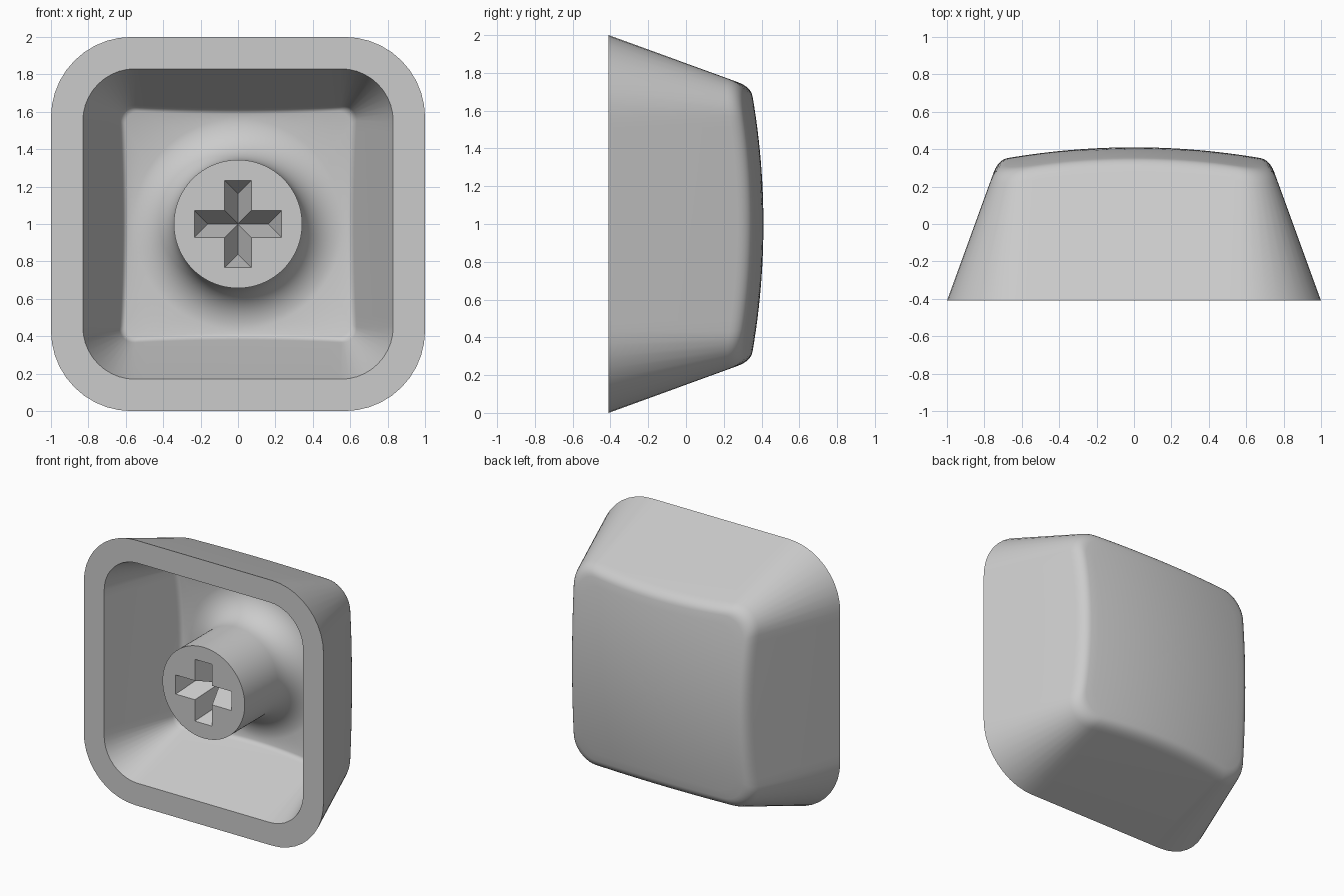
import bpy, bmesh
from math import sin, cos, pi, atan2, tan, radians
from mathutils import Vector

if "Cube" in bpy.data.objects:
    bpy.data.objects.remove(bpy.data.objects["Cube"], do_unlink=True)

FRONT, MID = -0.41, 1.0          # rim plane and height of the centre axis
DRAFT = tan(radians(20))         # taper of the walls
ARC, STRAIGHT = 10, 20           # segments per corner and per side
STEM_R, FLARE = 0.343, 0.22
EDGE_STEPS = 6


def outline(flat):
    """Rounded square as (base point, outward direction) pairs in x, z."""
    pts = []
    for q in range(4):
        a0 = q * pi / 2
        def turn(x, z):
            return Vector((x * cos(a0) - z * sin(a0), x * sin(a0) + z * cos(a0)))
        for i in range(STRAIGHT):
            pts.append((turn(flat, flat * (2 * i / STRAIGHT - 1)), turn(1, 0)))
        for i in range(ARC):
            a = pi / 2 * i / ARC
            pts.append((turn(flat, flat), turn(cos(a), sin(a))))
    return pts


def domed(p, crown):
    return Vector((p.x, crown - 0.126 * p.length_squared, p.y))


def shell_rings(flat, radius, crown, depth, inset):
    """Rim ring, then the rounded edge where the wall meets the dome."""
    rim, rolled = [], [[] for _ in range(EDGE_STEPS + 1)]
    for base, out in outline(flat):
        def wall(y):
            p = base + out * (radius - DRAFT * (y - FRONT))
            return Vector((p.x, y, p.y))
        y = crown
        for _ in range(20):
            w = wall(y)
            y = domed(Vector((w.x, w.z)), crown).y
        a, b = wall(y - depth), wall(y)
        c = domed(Vector((b.x, b.z)) * inset, crown)
        rim.append(wall(FRONT))
        for i, ring in enumerate(rolled):
            t = i / EDGE_STEPS
            ring.append(a * (1 - t) ** 2 + b * 2 * t * (1 - t) + c * t * t)
    return [rim] + rolled


def circle(like, r, y):
    angles = [atan2(p.z, p.x) for p in like]
    return [Vector((r * cos(a), y, r * sin(a))) for a in angles]


# Outer shell: domed top down to the rim
OUTER_CROWN, INNER_CROWN = 0.41, 0.245
outer = shell_rings(0.57, 0.43, OUTER_CROWN, 0.07, 0.93)
top = [[domed(Vector((p.x, p.z)) * k / 12, OUTER_CROWN) for p in outer[-1]]
       for k in range(1, 12)]
rings = top + outer[::-1]

# Cavity walls and ceiling
inner = shell_rings(0.55, 0.28, INNER_CROWN, 0.03, 0.965)
rings += inner

# Stem with a flared root
flare_r = STEM_R + FLARE
root_y = domed(Vector((flare_r, 0)), INNER_CROWN).y
for i in range(11):
    a = pi / 2 * i / 10
    rings.append(circle(inner[0], STEM_R + FLARE * (1 - sin(a)),
                        root_y - FLARE * (1 - cos(a))))
rings.append(circle(inner[0], STEM_R, FRONT))

bm = bmesh.new()
loops = [[bm.verts.new(p + Vector((0, 0, MID))) for p in ring] for ring in rings]
n = len(loops[0])
for r0, r1 in zip(loops, loops[1:]):
    for i in range(n):
        j = (i + 1) % n
        bm.faces.new((r0[i], r0[j], r1[j], r1[i]))
tip = bm.verts.new((0, OUTER_CROWN, MID))
for i in range(n):
    bm.faces.new((tip, loops[0][i], loops[0][(i + 1) % n]))

# Cross-shaped socket with sloping walls that meet in ridges
ARM, HALF, SOCKET = 0.233, 0.072, 0.2


def socket_vert(q, along, across, y):
    a = q * pi / 2
    return bm.verts.new((along * cos(a) - across * sin(a), y,
                         MID + along * sin(a) + across * cos(a)))


hub = bm.verts.new((0, FRONT + SOCKET, MID))
nooks = [socket_vert(q, HALF, HALF, FRONT) for q in range(4)]
border = []
for q in range(4):
    low = socket_vert(q, ARM, -HALF, FRONT)
    high = socket_vert(q, ARM, HALF, FRONT)
    ridge = socket_vert(q, ARM - HALF, 0, FRONT + SOCKET)
    bm.faces.new((low, high, ridge))
    bm.faces.new((high, nooks[q], hub, ridge))
    bm.faces.new((nooks[q - 1], low, ridge, hub))
    border += [(nooks[q - 1], low), (low, high), (high, nooks[q])]

# Flat stem end around the socket
edges = [bm.edges.get(pair) for pair in border]
edges += [bm.edges.get((loops[-1][i], loops[-1][(i + 1) % n])) for i in range(n)]
bmesh.ops.triangle_fill(bm, edges=edges, use_beauty=True, normal=(0, -1, 0))
bmesh.ops.recalc_face_normals(bm, faces=bm.faces)

mesh = bpy.data.meshes.new("keycap")
bm.to_mesh(mesh)
bm.free()
keycap = bpy.data.objects.new("keycap", mesh)
bpy.context.collection.objects.link(keycap)

# Plain grey plastic
grey = bpy.data.materials.new("grey plastic")
grey.use_nodes = True
colour = (0.6, 0.6, 0.6, 1)
grey.diffuse_color = colour
grey.node_tree.nodes["Principled BSDF"].inputs["Base Color"].default_value = colour
mesh.materials.append(grey)

bpy.context.view_layer.objects.active = keycap
keycap.select_set(True)
bpy.ops.object.shade_smooth_by_angle(angle=radians(30))
